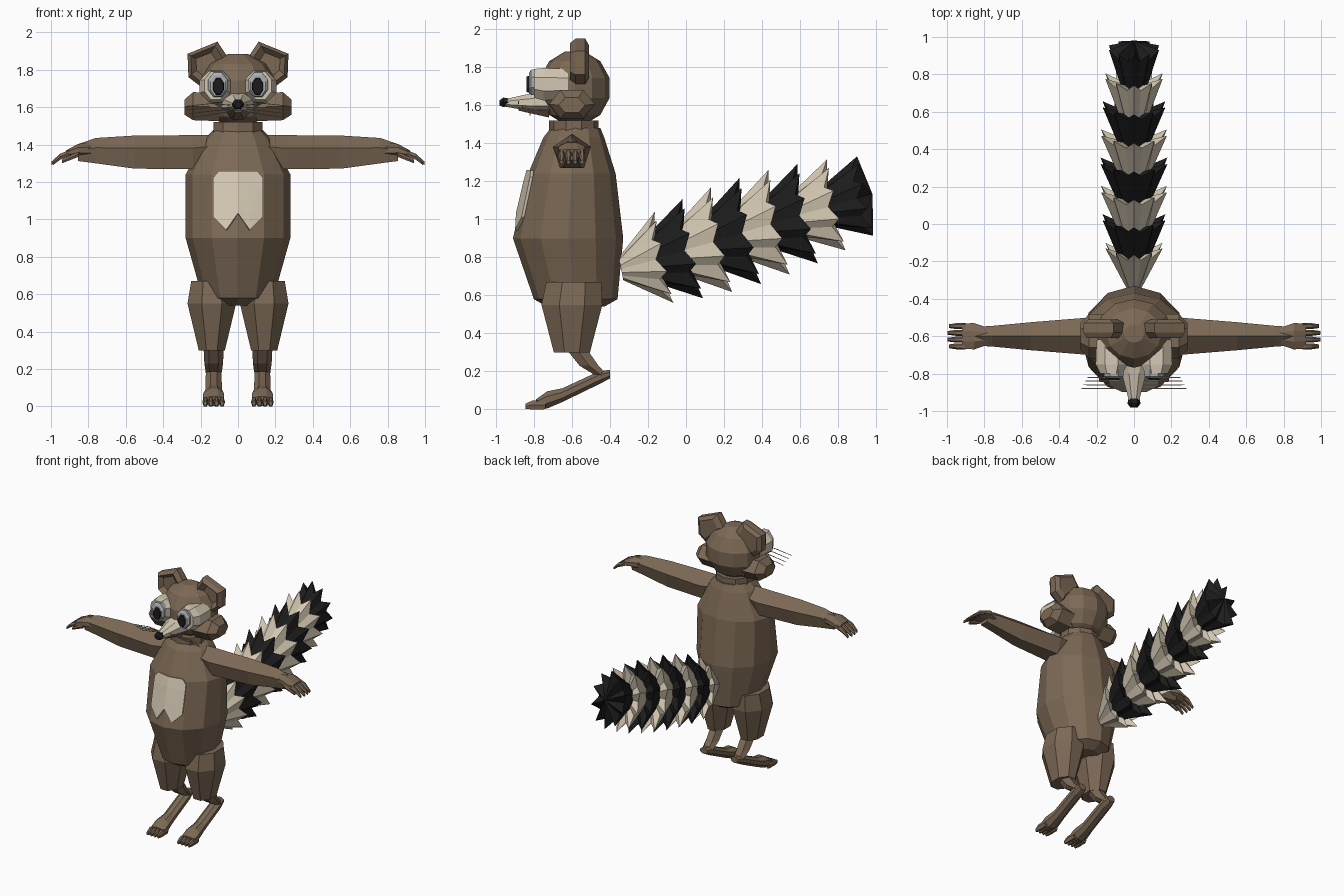
import bpy, bmesh
from math import sin, cos, pi, radians
from mathutils import Vector

cube = bpy.data.objects.get("Cube")
if cube:
    bpy.data.objects.remove(cube)


def material(name, red, green, blue):
    made = bpy.data.materials.new(name)
    made.use_nodes = True
    made.diffuse_color = (red, green, blue, 1)
    shader = made.node_tree.nodes["Principled BSDF"]
    shader.inputs["Base Color"].default_value = made.diffuse_color
    shader.inputs["Roughness"].default_value = .9
    return made


BROWN = material("brown fur", .2, .14, .09)
CREAM = material("cream fur", .66, .58, .45)
BLACK = material("black", .012, .012, .012)
GREY = material("eye grey", .42, .43, .44)

# Depth of the body's upright centre line
MID = -.6


def finish(name, mesh_data, fill):
    bmesh.ops.recalc_face_normals(mesh_data, faces=mesh_data.faces)
    mesh = bpy.data.meshes.new(name)
    mesh_data.to_mesh(mesh)
    mesh_data.free()
    mesh.materials.append(fill)
    part = bpy.data.objects.new(name, mesh)
    bpy.context.collection.objects.link(part)
    return part


def loft(name, fill, rings, side=1, tip=None):
    """Skin equal rings; the end is a flat cap or a fan to a tip."""
    shape = bmesh.new()
    rows = [[shape.verts.new((x * side, y, z)) for x, y, z in ring] for ring in rings]

    def following(row):
        return row[1:] + row[:1]

    for near, far in zip(rows, rows[1:]):
        for corners in zip(near, following(near), following(far), far):
            shape.faces.new(corners)
    shape.faces.new(rows[0])
    last = rows[-1]
    if tip:
        peak = shape.verts.new(tip)
        for start, end in zip(last, following(last)):
            shape.faces.new((start, end, peak))
    else:
        shape.faces.new(last)
    return finish(name, shape, fill)


def tube(name, fill, axis, sides, fixed, stations, side=1, flat=False):
    """Stations give distance along the axis, offset, half width and half height.
    The path stays in the plane set by the fixed coordinate."""
    turn = pi / 2 + (pi / sides if flat else 0)
    angles = [turn + 2 * pi * step / sides for step in range(sides)]
    wide = max(abs(cos(angle)) for angle in angles)
    high = max(abs(sin(angle)) for angle in angles)
    rings = []
    for along, offset, *size in stations:
        ring = []
        for angle in angles:
            u = size[0] * cos(angle) / wide
            v = size[-1] * sin(angle) / high
            if axis == "x":
                ring.append((along, fixed + u, offset + v))
            elif axis == "y":
                ring.append((fixed + u, along, offset + v))
            else:
                ring.append((fixed + u, offset + v, along))
        rings.append(ring)
    return loft(name, fill, rings, side)


# Torso and neck
body = tube("body", BROWN, "z", 12, 0, [
    (.54, -.58, .1, .15), (.58, -.58, .19, .22), (.9, -.62, .28, .29),
    (1.24, MID, .28, .23), (1.43, -.59, .18, .16), (1.48, -.58, .13)])
tube("neck", BROWN, "z", 10, 0, [(1.45, -.59, .13), (1.52, -.59, .13)])

# Head as a faceted ball
latitudes = [radians(angle) for angle in range(-75, 76, 30)]
tube("head", BROWN, "z", 12, 0, [
    (1.69 + .2 * sin(angle), -.585, .21 * cos(angle), .19 * cos(angle)) for angle in latitudes])

# Chest patch wrapped onto the torso
shape = bmesh.new()
columns = []
for x in (-.13, -.1, -.06, 0, .06, .1, .13):
    low = .88 + abs(x) if x else 1.03
    high = 1.22 if abs(x) > .1 else 1.255
    heights = [low + (high - low) * step / 4 for step in range(5)]
    columns.append([shape.verts.new((x, -1, z)) for z in heights])
for near, far in zip(columns, columns[1:]):
    for corners in zip(near, far, far[1:], near[1:]):
        shape.faces.new(corners)
patch = finish("chest_patch", shape, CREAM)
wrap = patch.modifiers.new("wrap", "SHRINKWRAP")
wrap.target = body
wrap.wrap_method = "PROJECT"
wrap.use_project_y = True
thickness = patch.modifiers.new("thickness", "SOLIDIFY")
thickness.thickness = .03
thickness.offset = 0

# Muzzle, nose and chin
tube("muzzle", CREAM, "y", 8, 0, [(-.72, 1.62, .09, .06), (-.8, 1.615, .065, .05), (-.95, 1.612, .026, .02)], flat=True)
tube("nose", BLACK, "y", 6, 0, [(-.93, 1.615, .03, .02), (-.96, 1.615, .035, .025), (-.98, 1.612, .02, .014)], flat=True)
tube("chin", BROWN, "y", 6, 0, [(-.72, 1.57, .06, .035), (-.88, 1.585, .03, .014)], flat=True)

for label, side in (("left", 1), ("right", -1)):

    def paired(part, fill, axis, sides, fixed, stations, flat=True):
        tube(f"{label}_{part}", fill, axis, sides, fixed, stations, side, flat)

    paired("cheek", BROWN, "x", 6, MID, [(.1, 1.6, .12, .075), (.24, 1.605, .12, .075), (.287, 1.6, .07, .04)])

    # Ear lofted from one outline, with a hollow front
    outline = [Vector(point) for point in ((.05, 1.86), (.11, 1.95), (.27, 1.885), (.265, 1.76), (.2, 1.71))]
    middle = sum(outline, Vector((0, 0))) / len(outline)
    rings = []
    for depth, scale in ((-.58, .5), (-.61, .8), (-.58, 1), (-.53, 1), (-.51, .7)):
        spots = [middle.lerp(point, scale) for point in outline]
        rings.append([(spot.x, depth, spot.y) for spot in spots])
    loft(f"{label}_ear", BROWN, rings, side)

    # Eye set in a pale patch
    paired("eye_patch", CREAM, "y", 8, .12, [(-.62, 1.71, .08), (-.75, 1.71, .085), (-.8, 1.715, .06, .075)])
    paired("eye", GREY, "y", 8, .108, [(-.74, 1.72, .052, .07), (-.815, 1.72, .052, .066), (-.825, 1.715, .04, .055)])
    paired("pupil", BLACK, "y", 8, .105, [(-.82, 1.71, .03, .047), (-.838, 1.71, .026, .04)])

    # Whiskers fan out from the muzzle
    for number in range(4):
        drop = .02 * number
        paired(f"whisker_{number}", CREAM, "x", 3, drop - .88, [
            (.03, 1.61 - drop / 2, .003), (.14, 1.62 - drop, .003), (.28 - drop / 2, 1.605 - drop, .002)])

    # Arm, hand and fingers
    paired("arm", BROWN, "x", 5, MID, [
        (.1, 1.37, .08), (.24, 1.35, .1), (.55, 1.35, .075, .098), (.76, 1.36, .055, .075), (.855, 1.352, .05)], flat=False)
    paired("hand", BROWN, "x", 8, MID, [(.78, 1.37, .045, .04), (.855, 1.37, .07, .033), (.92, 1.35, .068, .018)])
    for number in range(4):
        spread = .036 * (number - 1.5)
        reach = 1 - .2 * abs(spread)
        paired(f"finger_{number}", BROWN, "x", 6, MID + spread, [
            (.9, 1.355, .016), (.95, 1.335, .016), (reach, 1.3, .01)])
    paired("thumb", BROWN, "x", 6, MID - .055, [(.85, 1.35, .015), (.94, 1.31, .01)])

    # Leg, foot and toes
    hip, ankle = .14, .13
    paired("thigh", BROWN, "z", 8, hip, [(.67, -.59, .11, .145), (.55, MID, .13, .16), (.3, MID, .07, .095)])
    paired("shin", BROWN, "z", 6, ankle, [(.33, -.585, .055), (.23, -.51, .05), (.175, -.44, .042, .03)])
    paired("foot", BROWN, "y", 8, ankle, [
        (-.4, .185, .03, .022), (-.45, .17, .042, .034), (-.65, .075, .044, .036), (-.73, .05, .056, .045), (-.79, .027, .056, .025)])
    for number in range(4):
        spread = .03 * (number - 1.5)
        paired(f"toe_{number}", BROWN, "y", 6, ankle + spread, [(-.74, .024, .015, .023), (-.81, .023, .016, .023), (-.845, .016, .01, .013)])

# Tail of flared tufts with jagged rims, in alternating colours
along = Vector((0, .965, .26))
upward = Vector((0, -.2, .98))
tufts, spikes = 8, 10
for number in range(tufts):
    center = Vector((0, .151 * number - .115, .046 * number + .8))
    height = .285 - .0045 * (number - 3) ** 2
    width = .66 * height
    flare = .45 if number else .25
    base, rim = [], []
    for step in range(2 * spikes):
        angle = pi / 2 + pi * step / spikes
        valley = step % 2
        spoke = Vector((width * cos(angle), 0, 0)) + upward * height * sin(angle)
        base.append(center - along * .235 + spoke * flare)
        rim.append(center - along * .045 * valley + spoke * (.74 if valley else 1))
    bulge = .04 if number == tufts - 1 else -.06
    fill = BLACK if number % 2 else CREAM
    loft(f"tail_tuft_{number}", fill, [base, rim], tip=center + along * bulge)
